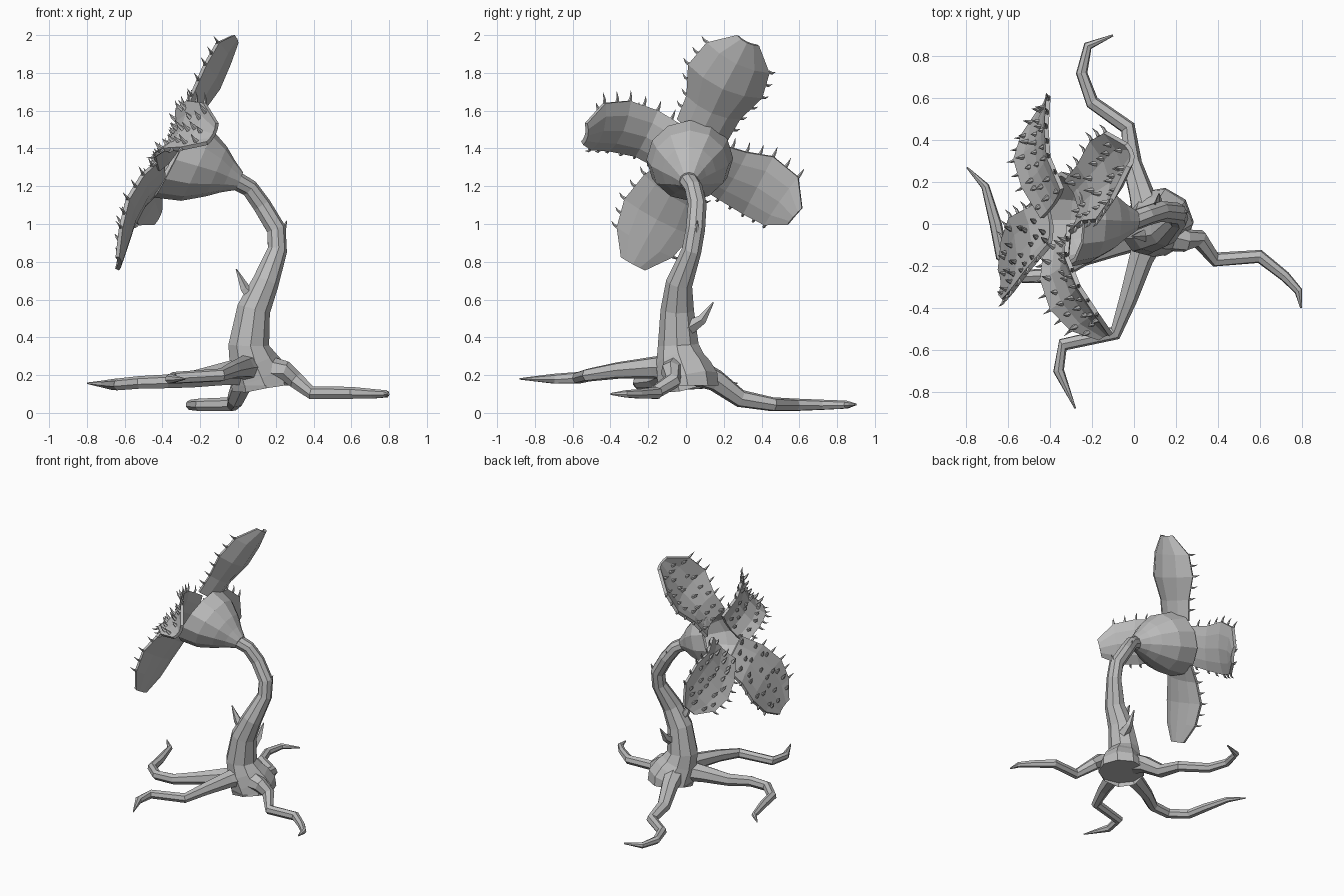
import bpy, bmesh, math, random
from mathutils import Vector as V

random.seed(4)
if "Cube" in bpy.data.objects:
    bpy.data.objects.remove(bpy.data.objects["Cube"])

mat = bpy.data.materials.new("plain grey")
mat.use_nodes = True
grey = (0.5, 0.5, 0.5, 1)
mat.diffuse_color = grey
mat.node_tree.nodes["Principled BSDF"].inputs["Base Color"].default_value = grey

AXIS = V((-0.887, -0.04, 0.46)).normalized()   # direction the flower faces


def finish(bm, name, thickness=0):
    bmesh.ops.recalc_face_normals(bm, faces=bm.faces)
    mesh = bpy.data.meshes.new(name)
    bm.to_mesh(mesh)
    bm.free()
    obj = bpy.data.objects.new(name, mesh)
    bpy.context.collection.objects.link(obj)
    mesh.materials.append(mat)
    if thickness:
        solid = obj.modifiers.new("thickness", "SOLIDIFY")
        solid.thickness = thickness
        solid.offset = 0


def tube(bm, path, sides, cap_end=True, axis=None):
    """Skin a path of (x, y, z, radius) with rings of the given side count."""
    pts = [V(p[:3]) for p in path]
    side, rings = None, []
    for i, p in enumerate(path):
        d = (pts[min(i + 1, len(pts) - 1)] - pts[max(i - 1, 0)]).normalized()
        if axis:
            d = d.lerp(axis, i / (len(path) - 1)).normalized()
        ref = side or (V((1, 0, 0)) if abs(d.x) < 0.7 else V((0, 0, 1)))
        side = (ref - d * ref.dot(d)).normalized()
        up = d.cross(side)
        rings.append([bm.verts.new(pts[i] + p[3] * (
            side * math.cos(k * math.tau / sides) + up * math.sin(k * math.tau / sides)))
            for k in range(sides)])
    for a, b in zip(rings, rings[1:]):
        for k in range(sides):
            j = (k + 1) % sides
            bm.faces.new((a[k], a[j], b[j], b[k]))
    bm.faces.new(rings[0])
    if cap_end:
        bm.faces.new(rings[-1])


def spike(bm, base, direction, length, radius, bend):
    """Small curved thorn."""
    d = direction.normalized() * length
    mid, tip = base + d * 0.55, base + d + bend * length
    tube(bm, [(*base, radius), (*mid, radius * 0.65), (*tip, radius * 0.08)], 5)


# Trunk with a flared, flat-bottomed foot
bm = bmesh.new()
tube(bm, [(.12, .01, .145, .165), (.12, .01, .165, .165), (.1, -.01, .22, .15), (.075, -.03, .28, .13),
          (.055, -.04, .36, .11), (.082, -.045, .55, .09), (.145, -.035, .69, .072), (.207, .03, .86, .053),
          (.203, .05, .97, .052), (.125, .06, 1.1, .05), (.06, .04, 1.19, .048),
          (-.02, .01, 1.235, .05)], 9)
finish(bm, "stem")

# Thorns on the stem
bm = bmesh.new()
for base, tip, radius in [((.09, -.05, .6), (-.01, -.06, .71), .042),
                          ((.11, .01, .45), (.12, .145, .53), .042),
                          ((.21, .05, .93), (.258, .06, .99), .028),
                          ((.1, .06, 1.1), (.1, .1, 1.15), .02)]:
    base = V(base)
    d = V(tip) - base
    spike(bm, base, d, d.length, radius, V((0, 0, .35)))
finish(bm, "stem_thorns")

# Crooked roots
roots = {
    "back_root": [(.07, .02, .23, .08), (.03, .16, .17, .06), (-.01, .29, .075, .048), (-.03, .46, .045, .038),
                  (-.2, .58, .042, .034), (-.25, .72, .042, .028), (-.22, .85, .043, .022), (-.1, .9, .045, .005)],
    "left_root": [(.13, -.05, .23, .08), (.25, -.08, .22, .055), (.31, -.07, .17, .045), (.39, -.17, .105, .036),
                  (.6, -.155, .105, .033), (.72, -.25, .1, .026), (.785, -.32, .1, .02), (.797, -.4, .1, .005)],
    "front_root": [(.07, -.06, .24, .08), (.03, -.17, .24, .06), (-.03, -.36, .225, .045), (-.09, -.52, .2, .035),
                   (-.34, -.575, .185, .032), (-.36, -.7, .18, .027), (-.28, -.88, .18, .004)],
    "right_root": [(.05, -.04, .22, .08), (-.1, -.1, .2, .06), (-.25, -.16, .175, .045), (-.38, -.245, .165, .038),
                   (-.52, -.25, .16, .035), (-.63, -.15, .15, .033), (-.66, 0, .15, .03),
                   (-.71, .18, .152, .02), (-.797, .27, .157, .004)],
}
for name, path in roots.items():
    bm = bmesh.new()
    tube(bm, path, 7)
    finish(bm, name)

# Hollow cup behind the petals
bm = bmesh.new()
tube(bm, [(0, .015, 1.23, .045), (-.06, .015, 1.255, .085), (-.12, .015, 1.28, .135),
          (-.22, .02, 1.31, .195), (-.34, .02, 1.345, .22)], 12, cap_end=False, axis=AXIS)
finish(bm, "flower_cup", 0.02)

# Petals: facing, dish depth, then (x, y, z, half width) along the midrib
petals = {
    "upper_petal": (V((-.91, .11, .4)), .45,
                    [(-.275, .08, 1.48, .14), (-.215, .14, 1.6, .15), (-.13, .2, 1.73, .21),
                     (-.07, .27, 1.86, .18), (-.015, .325, 1.965, .06)]),
    "back_petal": (AXIS, .15,
                   [(-.38, .1, 1.32, .13), (-.455, .25, 1.25, .155), (-.475, .38, 1.2, .185),
                    (-.455, .5, 1.12, .165), (-.425, .575, 1.04, .06)]),
    "lower_petal": (V((-.94, .13, .27)), .2,
                    [(-.4, 0, 1.25, .14), (-.49, -.08, 1.16, .17), (-.56, -.15, 1.03, .2),
                     (-.6, -.22, .9, .165), (-.63, -.28, .79, .07)]),
    "front_petal": (AXIS, .3,
                    [(-.34, -.07, 1.39, .14), (-.355, -.21, 1.47, .145), (-.305, -.34, 1.505, .155),
                     (-.22, -.45, 1.505, .14), (-.13, -.53, 1.475, .06)]),
}
COLS = [-1, -.55, 0, .55, 1]
for name, (facing, dish, path) in petals.items():
    pts = [V(p[:3]) for p in path]
    frames = []
    for i, p in enumerate(path):
        t = (pts[min(i + 1, 4)] - pts[max(i - 1, 0)]).normalized()
        s = facing.cross(t).normalized()
        frames.append((pts[i], s, t.cross(s), t, p[3]))

    def at(row, u):
        """Point on the shallow dish of the petal, with its frame."""
        i = min(int(row), 3)
        f = row - i
        c, s, n, t, w = (a.lerp(b, f) if isinstance(a, V) else a + (b - a) * f
                         for a, b in zip(frames[i], frames[i + 1]))
        return c + s * w * u + n * w * dish * (u * u - .3), s, n, t

    bm = bmesh.new()
    grid = [[bm.verts.new(at(r, u)[0]) for u in COLS] for r in range(5)]
    for a, b in zip(grid, grid[1:]):
        for k in range(4):
            bm.faces.new((a[k], a[k + 1], b[k + 1], b[k]))
    finish(bm, name, 0.022)

    # Teeth over the inner face and a fringe round the edge
    bm = bmesh.new()
    lean = V((0, 0, .35))
    for r in range(8):
        for u in (-.6, 0, .6):
            p, s, n, t = at(.2 + r * .45 + random.uniform(-.15, .15), u + random.uniform(-.2, .2))
            spike(bm, p + n * .008, n - t * .3 + lean, random.uniform(.035, .06), .014, lean * .5)
    for r in range(6):
        for u in (-1, 1):
            p, s, n, t = at(.5 + r * .5, u)
            spike(bm, p, s * u + n * .4, .042, .01, n * .3 + lean * .5)
    finish(bm, name + "_teeth")
